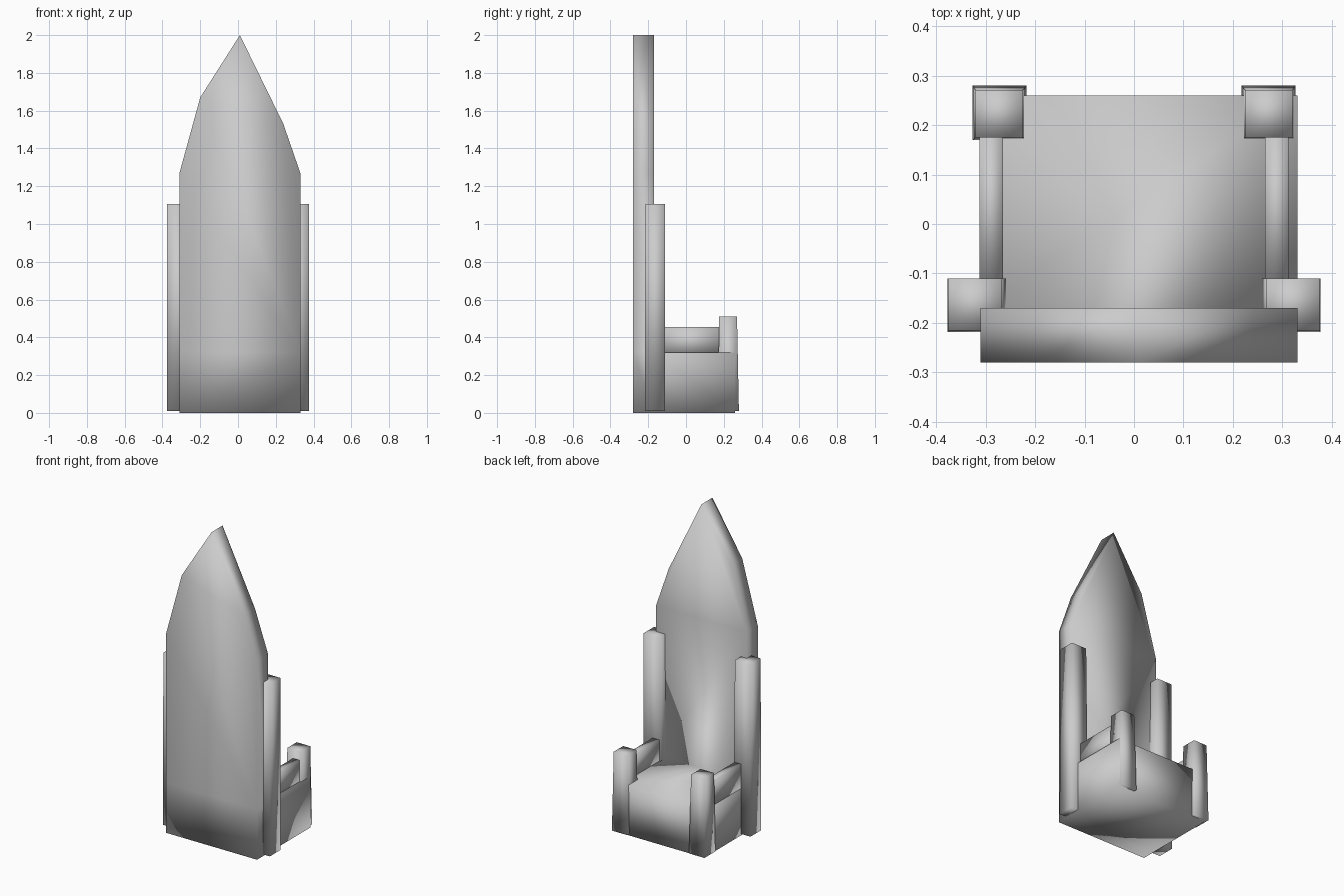
import bpy, bmesh
from mathutils import Vector

cube = bpy.data.objects.get("Cube")
if cube:
    bpy.data.objects.remove(cube)

stone = bpy.data.materials.new("pale_grey_stone")
stone.use_nodes = True
GREY = (0.6, 0.6, 0.6, 1)
stone.diffuse_color = GREY
stone.node_tree.nodes["Principled BSDF"].inputs["Base Color"].default_value = GREY


def finish(name, bm):
    """Turn a bmesh into a softly shaded object."""
    bmesh.ops.recalc_face_normals(bm, faces=bm.faces)
    for f in bm.faces:
        f.smooth = True
    mesh = bpy.data.meshes.new(name)
    bm.to_mesh(mesh)
    bm.free()
    mesh.materials.append(stone)
    ob = bpy.data.objects.new(name, mesh)
    bpy.context.collection.objects.link(ob)
    return ob


def block(name, x, y, z, top_x=None, top_y=None):
    """Box between (low, high) pairs, optionally with a different top."""
    bm = bmesh.new()
    bmesh.ops.create_cube(bm, size=2)
    for v in bm.verts:
        top = v.co.z > 0
        xs = top_x if top and top_x else x
        ys = top_y if top and top_y else y
        v.co = (xs[v.co.x > 0], ys[v.co.y > 0], z[top])
    return finish(name, bm)


def extrude(bm, faces, depth, keep):
    out = bmesh.ops.extrude_face_region(bm, geom=faces, use_keep_orig=keep)["geom"]
    moved = [g for g in out if isinstance(g, bmesh.types.BMVert)]
    bmesh.ops.translate(bm, verts=moved, vec=Vector((0, depth, 0)))
    return [g for g in out if isinstance(g, bmesh.types.BMFace)]


# Pointed backrest, with the seat block drawn out of its lower part
SEAT_Z = 0.32
outline = [(-0.31, SEAT_Z), (-0.31, 1.27), (-0.20, 1.67), (0.01, 2.0),
           (0.24, 1.53), (0.33, 1.27), (0.33, SEAT_Z)]
bm = bmesh.new()
upper = [bm.verts.new((x, -0.28, z)) for x, z in outline]
feet = [bm.verts.new((x, -0.28, 0)) for x in (-0.31, 0.33)]
panels = [bm.faces.new(upper), bm.faces.new([feet[0], upper[0], upper[-1], feet[1]])]
fronts = extrude(bm, panels, 0.11, True)
seat_face = min(fronts, key=lambda f: f.calc_center_median().z)
extrude(bm, [seat_face], 0.43, False)
finish("seat_and_backrest", bm)


# Posts and armrests on both sides
def span(side, inner, outer):
    return tuple(sorted((side * inner, side * outer)))


for side, word in ((-1, "right"), (1, "left")):
    block(word + "_back_post", span(side, 0.255, 0.377), (-0.218, -0.11), (0.01, 1.105),
          span(side, 0.268, 0.375), (-0.215, -0.11))
    block(word + "_front_post", span(side, 0.217, 0.326), (0.17, 0.28), (0.01, 0.51),
          span(side, 0.225, 0.32), (0.175, 0.27))
    block(word + "_armrest", span(side, 0.265, 0.312), (-0.13, 0.19), (0.30, 0.455))
